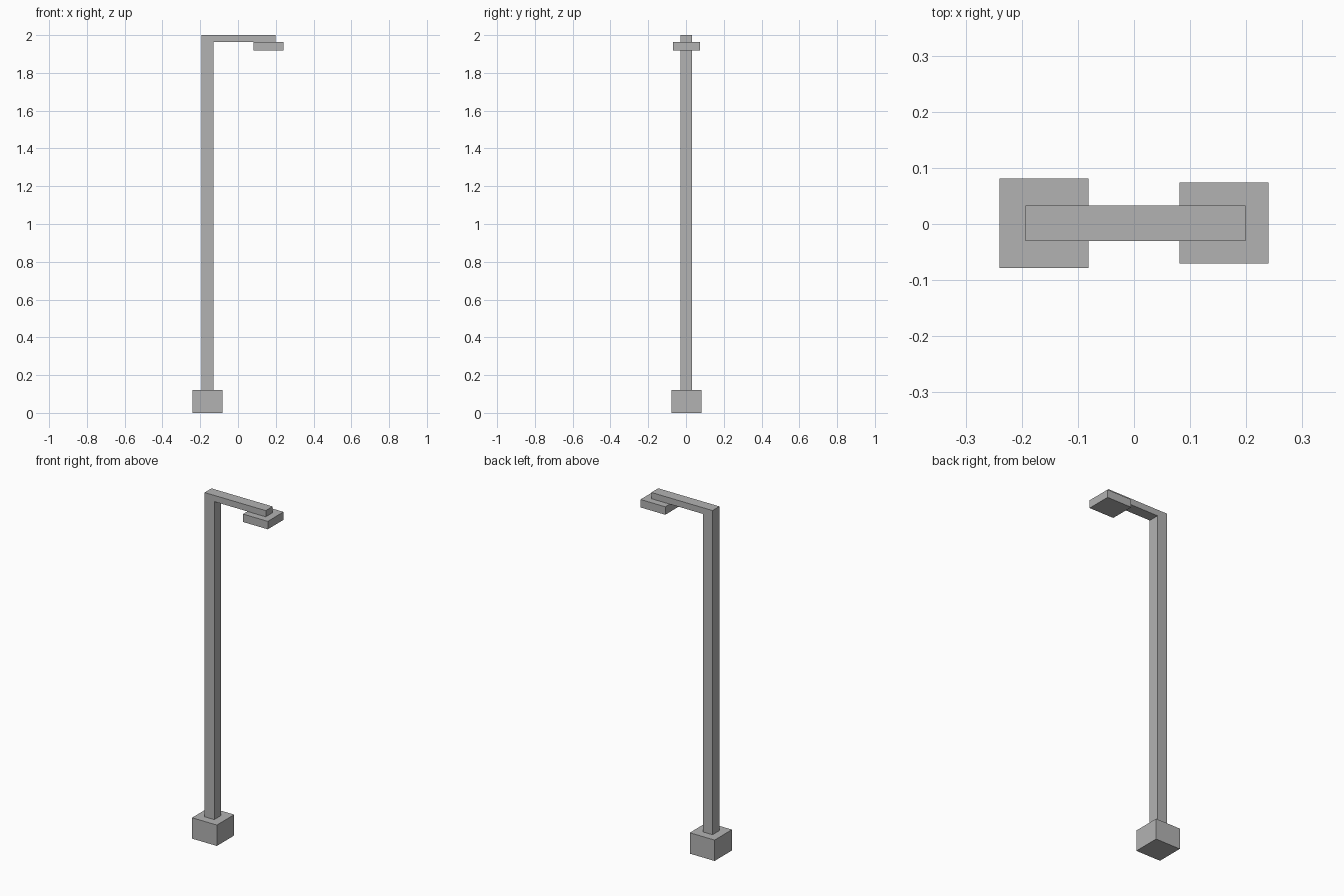
import bpy

if "Cube" in bpy.data.objects:
    bpy.data.objects.remove(bpy.data.objects["Cube"])

grey = bpy.data.materials.new("light grey metal")
grey.diffuse_color = (0.45, 0.45, 0.45, 1)
grey.use_nodes = True
grey.node_tree.nodes["Principled BSDF"].inputs["Base Color"].default_value = grey.diffuse_color


def prism(name, profile, y0, y1):
    """Extrude an x-z outline (counter-clockwise from the front) from y0 to y1."""
    n = len(profile)
    verts = [(x, y, z) for y in (y0, y1) for x, z in profile]
    faces = [tuple(range(n)), tuple(reversed(range(n, 2 * n)))]
    faces += [(i, i + n, (i + 1) % n + n, (i + 1) % n) for i in range(n)]
    mesh = bpy.data.meshes.new(name)
    mesh.from_pydata(verts, [], faces)
    mesh.materials.append(grey)
    obj = bpy.data.objects.new(name, mesh)
    bpy.context.collection.objects.link(obj)
    return obj


def box(name, x0, x1, y0, y1, z0, z1):
    return prism(name, [(x0, z0), (x1, z0), (x1, z1), (x0, z1)], y0, y1)


# Square footing
box("base_block", -0.24, -0.081, -0.078, 0.081, 0.0, 0.121)

# Upright and overhanging arm as one bent L shape
prism("pole_and_arm",
      [(-0.193, 0.121), (-0.131, 0.121), (-0.131, 1.964),
       (0.199, 1.964), (0.199, 2.0), (-0.193, 2.0)], -0.03, 0.033)

# Flat lamp slung under the end of the arm
box("lamp_head", 0.081, 0.24, -0.07, 0.074, 1.918, 1.964)
